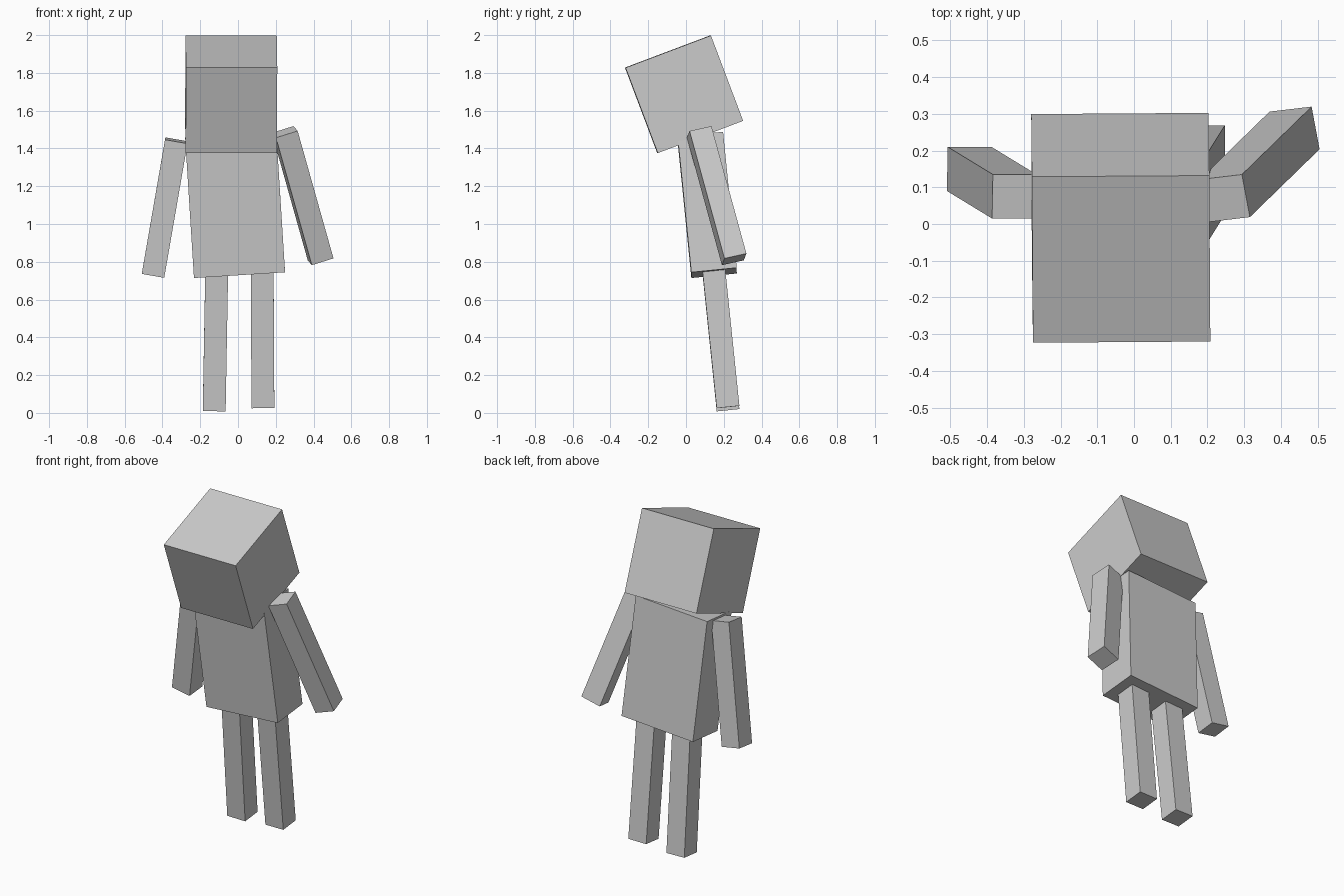
import bpy
from mathutils import Matrix, Vector

default = bpy.data.objects.get("Cube")
if default:
    bpy.data.objects.remove(default, do_unlink=True)

UNIT = 0.0604  # all block sizes are multiples of this

grey = bpy.data.materials.new("plain_grey")
grey.use_nodes = True
colour = (0.6, 0.6, 0.6, 1)
grey.diffuse_color = colour
grey.node_tree.nodes["Principled BSDF"].inputs["Base Color"].default_value = colour


def block(name, joint, along, across, size):
    """Box hanging from a joint, its length running along a direction."""
    width, depth, length = (s * UNIT for s in size)
    z = Vector(along).normalized()
    if z.z < 0:  # keep local z pointing up
        z, length = -z, -length
    y = z.cross(Vector(across)).normalized()
    x = y.cross(z)
    centre = Vector(joint) + z * length / 2
    bpy.ops.mesh.primitive_cube_add(size=1)
    obj = bpy.context.object
    obj.name = name
    obj.data.transform(Matrix.Diagonal((width, depth, abs(length), 1)))
    obj.matrix_world = Matrix.Translation(centre) @ Matrix((x, y, z)).transposed().to_4x4()
    obj.data.materials.append(grey)
    return obj


# Head, bowed back from the neck
block("head", (-0.037, 0.075, 1.461), (0.004, -0.353, 0.935), (1, 0.01, -0.01), (8, 8, 8))

# Torso, leaning forward and a little to its right
block("torso", (-0.038, 0.076, 1.461), (0.045, 0.072, -0.715), (1, 0, 0.0625), (8, 4, 12))

# Arms, swung outward and back
block("left_arm", (0.2475, 0.07, 1.4875), (0.19, 0.185, -0.675), (0.115, 0.015, 0.03), (2, 2, 12))
block("right_arm", (-0.326, 0.075, 1.442), (-0.123, 0.075, -0.71), (0.118, 0, -0.02), (2, 2, 12))

# Legs, trailing slightly behind the hips
block("left_leg", (0.128, 0.148, 0.752), (0.004, 0.075, -0.725), (1, 0, 0), (2, 2, 12))
block("right_leg", (-0.113, 0.148, 0.736), (-0.013, 0.075, -0.725), (1, 0, 0), (2, 2, 12))
